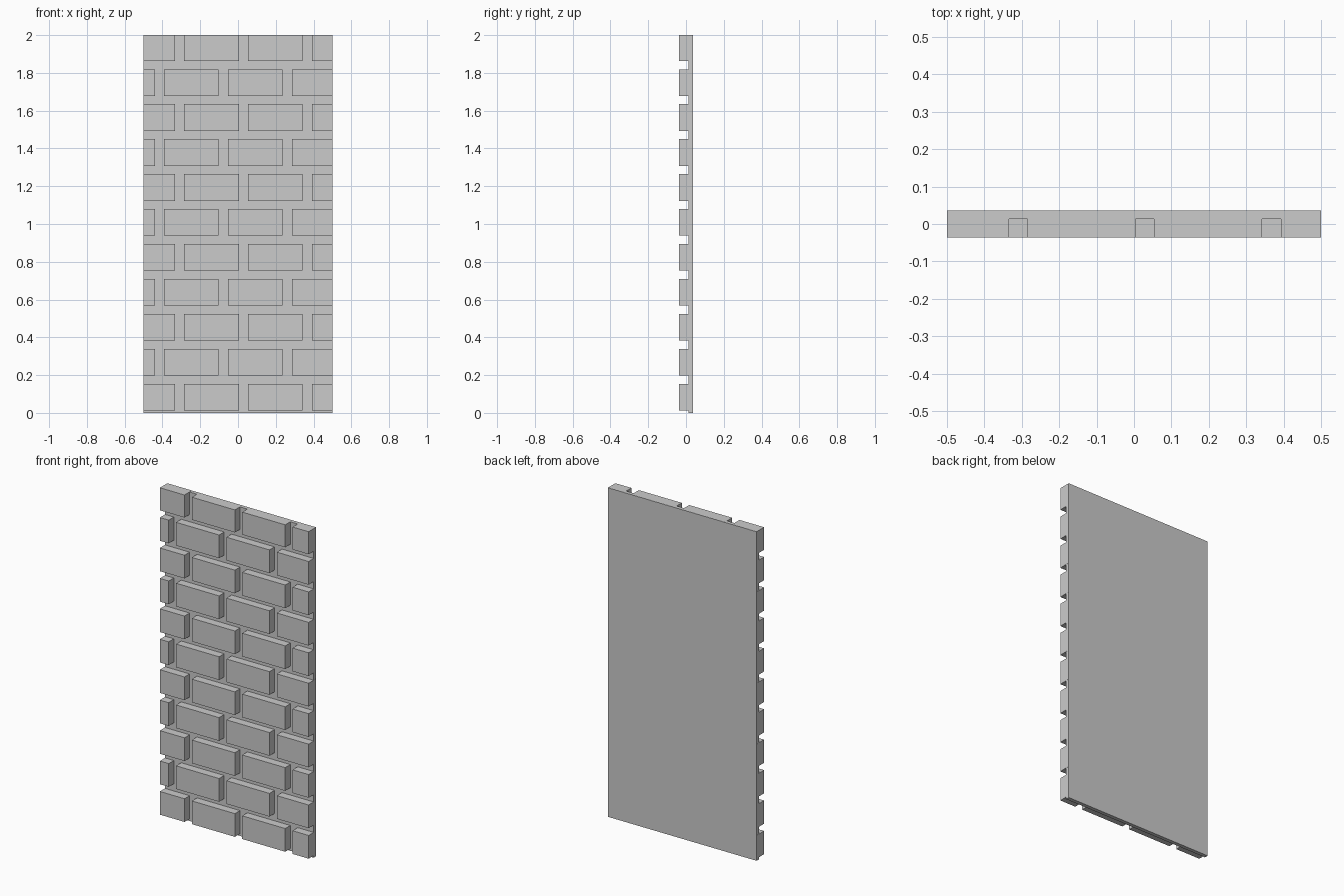
import bpy, bmesh
from mathutils import Matrix

if "Cube" in bpy.data.objects:
    bpy.data.objects.remove(bpy.data.objects["Cube"])

HALF_W, HEIGHT = 0.5, 2.0
FRONT, BACK, MORTAR_FRONT = -0.036, 0.036, 0.013
ROWS, ROW_PITCH, FIRST_Z, BRICK_H = 11, 0.185, 0.013, 0.141
BRICK_PITCH, BRICK_W = 0.3387, 0.289


def add_box(bm, lo, hi):
    size = [b - a for a, b in zip(lo, hi)]
    mid = [(a + b) / 2 for a, b in zip(lo, hi)]
    bmesh.ops.create_cube(
        bm, size=1, matrix=Matrix.Translation(mid) @ Matrix.Diagonal((*size, 1)))


def finish(bm, name):
    mesh = bpy.data.meshes.new(name)
    bm.to_mesh(mesh)
    bm.free()
    bpy.context.collection.objects.link(bpy.data.objects.new(name, mesh))


# Mortar backing slab, a hair inside the brick ends to avoid overlapping faces
bm = bmesh.new()
add_box(bm, (-HALF_W + 0.0003, MORTAR_FRONT, 0), (HALF_W - 0.0003, BACK, HEIGHT - 0.0003))
finish(bm, "mortar_slab")

# One object per course of bricks, in running bond, trimmed at the panel edges
for row in range(ROWS):
    bm = bmesh.new()
    z = FIRST_Z + row * ROW_PITCH
    start = -0.391 if row % 2 else -0.285
    for i in range(-1, 3):
        x0 = max(start + i * BRICK_PITCH, -HALF_W)
        x1 = min(start + i * BRICK_PITCH + BRICK_W, HALF_W)
        if x1 > x0:
            add_box(bm, (x0, FRONT, z), (x1, BACK - 0.0005, min(z + BRICK_H, HEIGHT)))
    finish(bm, f"brick_course_{row + 1}")
